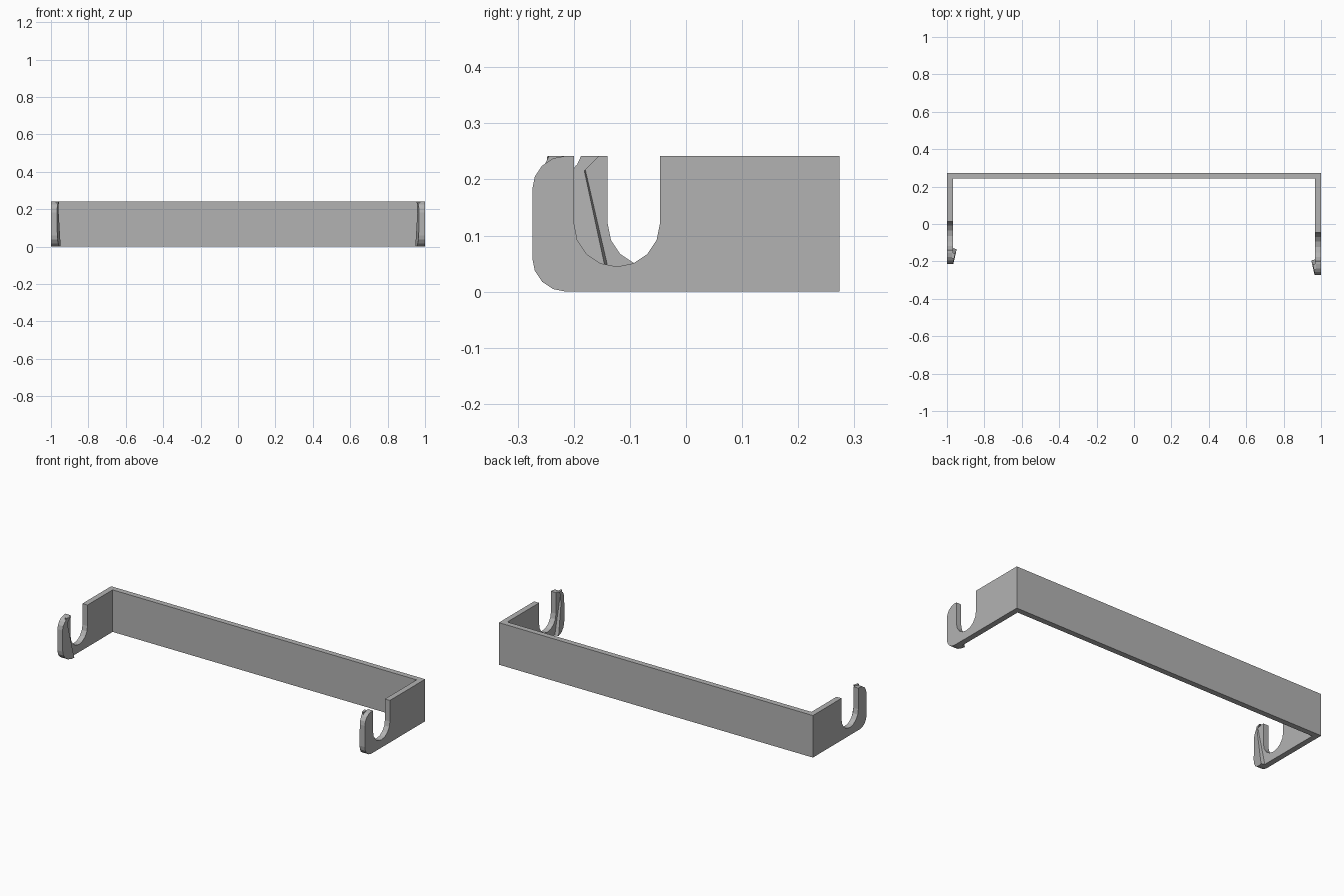
import bpy
import bmesh
from math import sin, cos, pi

cube = bpy.data.objects.get("Cube")
if cube:
    bpy.data.objects.remove(cube)

grey = bpy.data.materials.new("mid_grey")
grey.use_nodes = True
colour = (0.45, 0.45, 0.45, 1)
grey.diffuse_color = colour
grey.node_tree.nodes["Principled BSDF"].inputs["Base Color"].default_value = colour

HEIGHT, WALL = 0.242, 0.032
BACK = 0.274          # outer rear face
CORNER = 0.06         # hook corner radius
SLOT_R = 0.0765       # slot half width


def arc(cy, cz, r, start, end, steps):
    return [(cy + r * cos(a), cz + r * sin(a)) for a in
            (start + (end - start) * i / steps for i in range(steps + 1))]


def hook_front(tip):
    """Rounded front outline, from bottom to top."""
    cy = tip + CORNER
    return (arc(cy, CORNER, CORNER, 1.5 * pi, pi, 4)
            + arc(cy, HEIGHT - CORNER, CORNER, pi, pi / 2, 4))


def make_object(name, bm):
    bmesh.ops.remove_doubles(bm, verts=bm.verts, dist=0.0001)
    bmesh.ops.recalc_face_normals(bm, faces=bm.faces)
    mesh = bpy.data.meshes.new(name)
    bm.to_mesh(mesh)
    bm.free()
    mesh.materials.append(grey)
    obj = bpy.data.objects.new(name, mesh)
    bpy.context.collection.objects.link(obj)


def bridge(bm, a, b, caps=True, skip=()):
    """Join two matching loops of points into a prism."""
    va, vb = [bm.verts.new(p) for p in a], [bm.verts.new(p) for p in b]
    n = len(a)
    for i in range(n):
        if i not in skip:
            j = (i + 1) % n
            bm.faces.new((va[i], va[j], vb[j], vb[i]))
    if caps:
        bm.faces.new(va)
        bm.faces.new(vb)


def add_arm(bm, side, tip):
    """Side arm with an open-topped slot, mitred into the back plate."""
    slot_y = tip + 0.0745 + SLOT_R
    outline = (hook_front(tip)
               + arc(slot_y, 0.0445 + SLOT_R, SLOT_R, pi, 2 * pi, 8))
    outline.insert(10, (slot_y - SLOT_R, HEIGHT))
    outline += [(slot_y + SLOT_R, HEIGHT), (BACK, HEIGHT), (BACK, 0)]
    outer = [(side, y, z) for y, z in outline]
    inner = [(side * (1 - WALL), y - WALL if y == BACK else y, z)
             for y, z in outline]
    bridge(bm, outer, inner, skip=(len(outline) - 2,))


def add_ramp(name, side, tip):
    """Slanted wedge on the inner face of a hook."""
    front = hook_front(tip)
    base = front + [(tip + 0.03, HEIGHT), (tip + 0.086, 0)]
    crest = front + [(tip + 0.027, HEIGHT), (tip + 0.079, 0)]
    bm = bmesh.new()
    face = 1 - WALL

    def lift(y, z):
        return max(0.0005, 0.0025 + 0.22 * (y - tip) - 0.012 * z)

    bridge(bm, [(side * (face + 0.004), y, z) for y, z in base],
           [(side * (face - lift(y, z)), y, z) for y, z in crest])
    make_object(name, bm)


# Back plate and the two arms as one folded frame
frame = bmesh.new()
add_arm(frame, 1, -0.274)
add_arm(frame, -1, -0.214)
ends = [[(s, BACK, 0), (s, BACK, HEIGHT),
         (s * (1 - WALL), BACK - WALL, HEIGHT), (s * (1 - WALL), BACK - WALL, 0)]
        for s in (-1, 1)]
bridge(frame, ends[0], ends[1], caps=False)
make_object("bracket_frame", frame)

# Guide ramps inside the hooks
add_ramp("left_hook_ramp", 1, -0.274)
add_ramp("right_hook_ramp", -1, -0.214)
